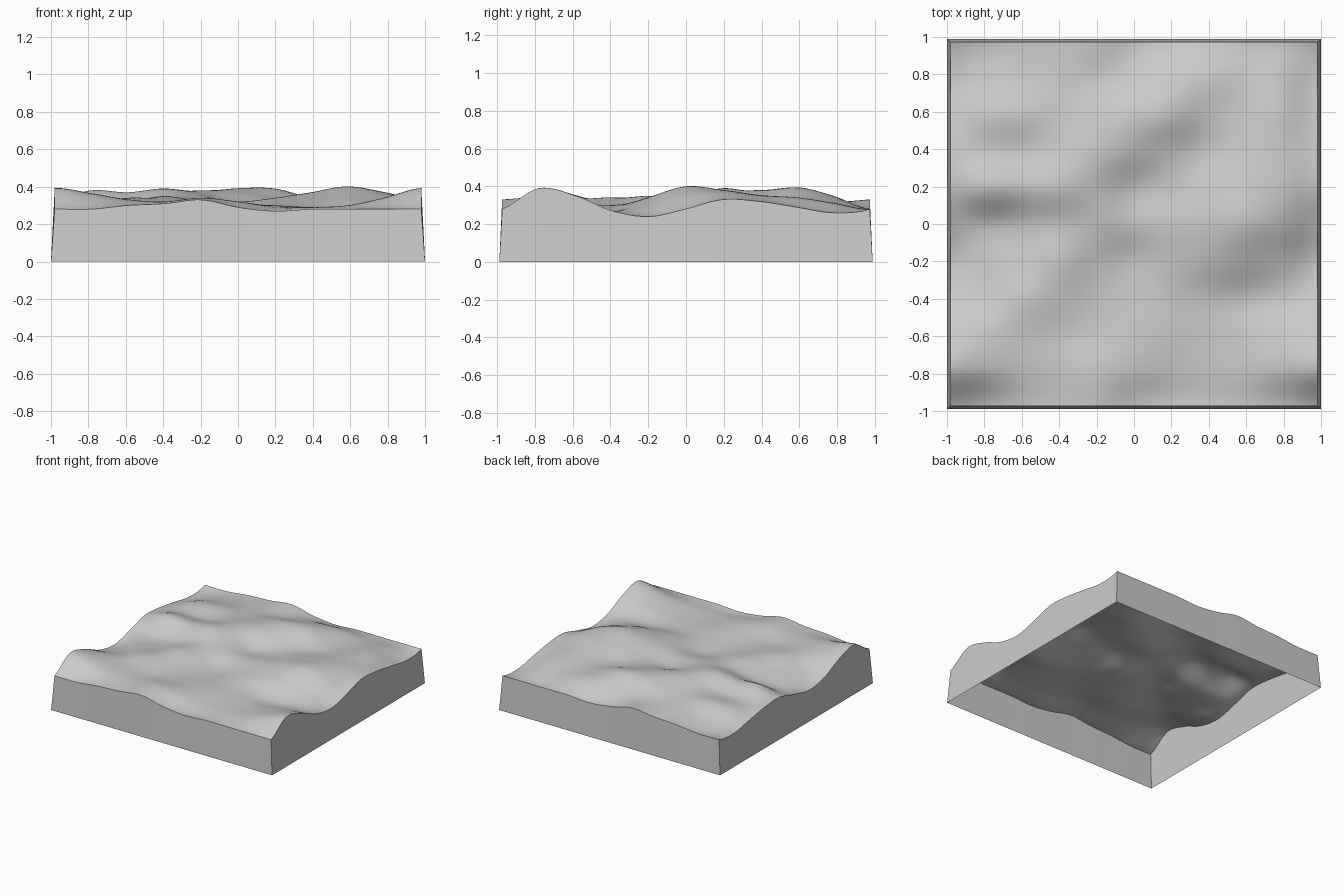
import bpy
import bmesh
import math

cube = bpy.data.objects.get("Cube")
if cube:
    bpy.data.objects.remove(cube, do_unlink=True)

HALF_X, HALF_Y = 0.98, 0.973        # upper rim
BASE_X, BASE_Y = 1.0, 0.988         # flared lower rim
SEGMENTS = 80

# Ground heights in hundredths, front row first, left column first.
# The ground repeats seamlessly in both directions.
HEIGHTS = [
    [28, 28, 30, 31, 33, 29, 27, 28, 28, 28],
    [39, 36, 33, 32, 34, 32, 29, 29, 30, 34],
    [35, 35, 33, 31, 31, 31, 30, 29, 29, 32],
    [27, 30, 34, 33, 30, 29, 30, 29, 27, 27],
    [24, 28, 31, 35, 31, 28, 32, 34, 34, 30],
    [28, 28, 30, 34, 34, 32, 34, 37, 40, 36],
    [33, 38, 37, 39, 36, 31, 32, 35, 38, 37],
    [32, 33, 33, 36, 38, 37, 34, 32, 35, 35],
    [29, 34, 35, 34, 36, 39, 39, 34, 33, 34],
    [26, 29, 31, 32, 32, 33, 35, 34, 31, 31],
]


def wrapped_spline(values, position):
    """Smooth curve through values, repeating at the ends."""
    count = len(values)
    start = math.floor(position)
    t = position - start
    a, b, c, d = (values[(start + k) % count] for k in (-1, 0, 1, 2))
    bend = 2 * a - 5 * b + 4 * c - d
    twist = 3 * (b - c) + d - a
    return b + 0.5 * t * (c - a + t * (bend + t * twist))


def ground_height(x, y):
    count = len(HEIGHTS)
    column = (x / HALF_X + 1) / 2 * count
    row = (y / HALF_Y + 1) / 2 * count
    across = [wrapped_spline(line, column) for line in HEIGHTS]
    return wrapped_spline(across, row) / 100


def flat_material(name, colour):
    material = bpy.data.materials.new(name)
    material.use_nodes = True
    material.diffuse_color = colour
    shader = next(n for n in material.node_tree.nodes if n.type == "BSDF_PRINCIPLED")
    shader.inputs["Base Color"].default_value = colour
    return material


# Rolling ground surface
bm = bmesh.new()
bmesh.ops.create_grid(bm, x_segments=SEGMENTS, y_segments=SEGMENTS, size=1)
for v in bm.verts:
    v.co.x *= HALF_X
    v.co.y *= HALF_Y
    v.co.z = ground_height(v.co.x, v.co.y)

# Side walls: rim pulled down to the floor and flared, open underneath
rim = [e for e in bm.edges if e.is_boundary]
walls = bmesh.ops.extrude_edge_only(bm, edges=rim)["geom"]
for v in walls:
    if isinstance(v, bmesh.types.BMVert):
        v.co.x *= BASE_X / HALF_X
        v.co.y *= BASE_Y / HALF_Y
        v.co.z = 0
bmesh.ops.recalc_face_normals(bm, faces=bm.faces)
bm.normal_update()
if sum(f.normal.z for f in bm.faces) < 0:
    bmesh.ops.reverse_faces(bm, faces=bm.faces)

mesh = bpy.data.meshes.new("terrain_tile")
bm.to_mesh(mesh)
bm.free()
mesh.materials.append(flat_material("stone grey", (0.6, 0.6, 0.6, 1)))
terrain = bpy.data.objects.new("terrain_tile", mesh)
bpy.context.collection.objects.link(terrain)

# Smooth ground with a crisp rim
bpy.ops.object.select_all(action="DESELECT")
terrain.select_set(True)
bpy.context.view_layer.objects.active = terrain
bpy.ops.object.shade_smooth_by_angle(angle=math.radians(35))
